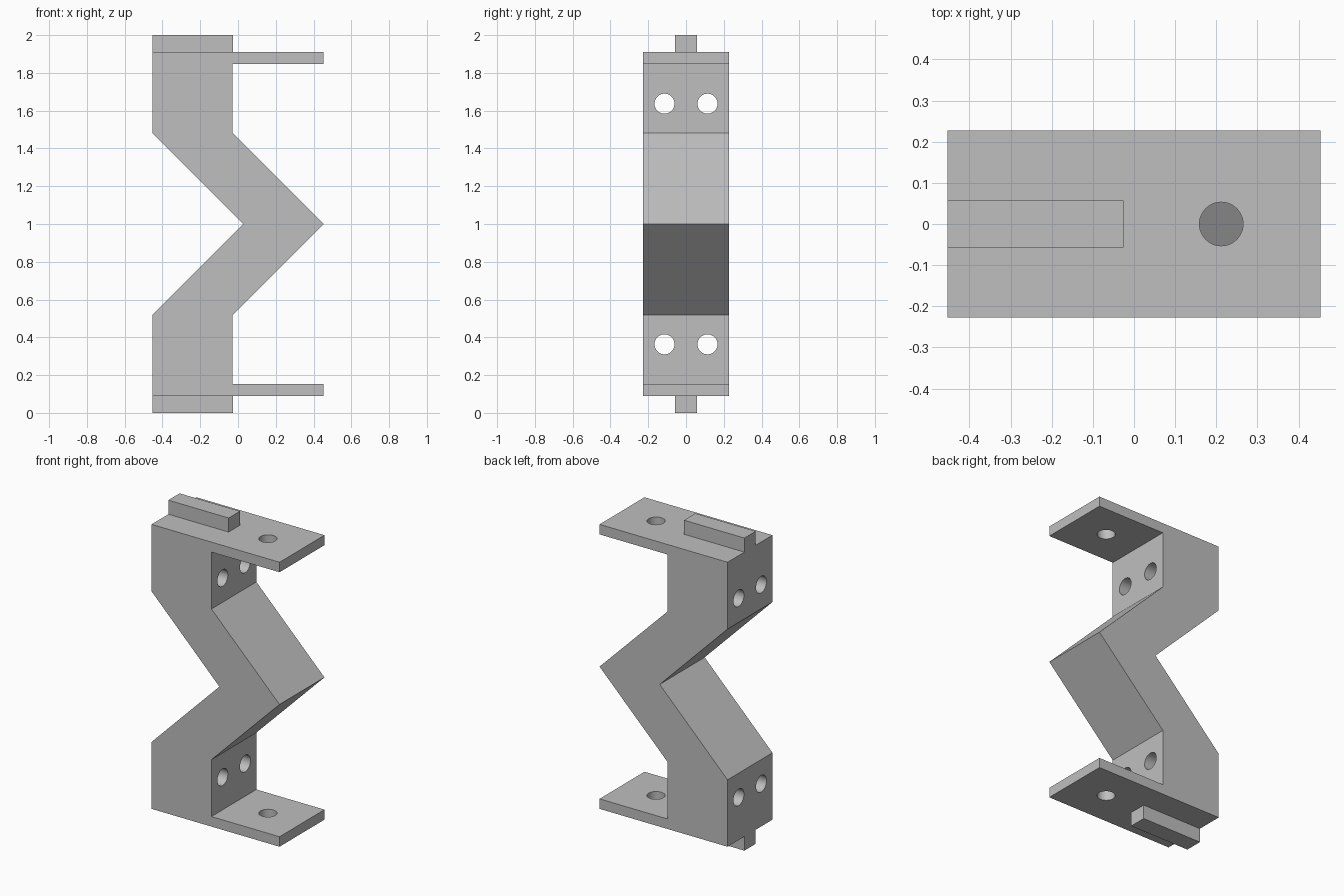
import bpy, bmesh, math
from mathutils import Matrix

if "Cube" in bpy.data.objects:
    bpy.data.objects.remove(bpy.data.objects["Cube"], do_unlink=True)

# One plain grey for the whole bracket
grey = bpy.data.materials.new("plain grey")
grey.use_nodes = True
colour = (0.52, 0.52, 0.52, 1)
grey.diffuse_color = colour
grey.node_tree.nodes["Principled BSDF"].inputs["Base Color"].default_value = colour

BACK, INNER, TIP = -0.453, -0.029, 0.453
HALF_WIDTH = 0.227


def link(name, bm):
    bmesh.ops.recalc_face_normals(bm, faces=bm.faces)
    mesh = bpy.data.meshes.new(name)
    bm.to_mesh(mesh)
    bm.free()
    mesh.materials.append(grey)
    ob = bpy.data.objects.new(name, mesh)
    bpy.context.collection.objects.link(ob)
    return ob


def extrude_profile(name, points, half):
    """Extrude an x-z outline along y."""
    bm = bmesh.new()
    face = bm.faces.new([bm.verts.new((x, -half, z)) for x, z in points])
    new = bmesh.ops.extrude_face_region(bm, geom=[face])["geom"]
    bmesh.ops.translate(bm, vec=(0, 2 * half, 0),
                        verts=[v for v in new if isinstance(v, bmesh.types.BMVert)])
    return link(name, bm)


# Chevron body with a flange at each end: upper half outline, mirrored about z = 1
upper = [(TIP, 1), (INNER, 1.482), (INNER, 1.846), (TIP, 1.846), (TIP, 1.91),
         (BACK, 1.91), (BACK, 1.482), (0.027, 1)]
lower = [(x, 2 - z) for x, z in reversed(upper[1:-1])]
body = extrude_profile("chevron_bracket", upper + lower, HALF_WIDTH)

# Cutters: flange holes along z, paired mounting holes along x
bm = bmesh.new()
sideways = Matrix.Rotation(math.pi / 2, 4, 'Y')


def add_hole(place, turn, depth):
    bmesh.ops.create_cone(bm, cap_ends=True, segments=48, radius1=0.053, radius2=0.053,
                          depth=depth, matrix=Matrix.Translation(place) @ turn)


for side in (-1, 1):
    add_hole((0.212, 0, 1 + side * 0.878), Matrix.Identity(4), 0.2)
    for y in (-0.114, 0.114):
        add_hole(((BACK + INNER) / 2, y, 1 + side * 0.637), sideways, 0.6)
cutter = link("hole_cutter", bm)
cutter.hide_render = True
cutter.hide_set(True)

# Cut the holes, then smooth only their walls
cut = body.modifiers.new("holes", 'BOOLEAN')
cut.operation = 'DIFFERENCE'
cut.solver = 'EXACT'
cut.object = cutter
bpy.ops.object.select_all(action='DESELECT')
body.select_set(True)
bpy.context.view_layer.objects.active = body
bpy.ops.object.modifier_apply(modifier=cut.name)
bpy.data.objects.remove(cutter, do_unlink=True)
bpy.ops.object.shade_smooth_by_angle(angle=math.radians(30))

# Locating tongues on the top and bottom ends
for name, low, high in (("top_tongue", 1.91, 2), ("bottom_tongue", 0, 0.09)):
    extrude_profile(name, [(BACK, low), (INNER + 0.003, low),
                           (INNER + 0.003, high), (BACK, high)], 0.057)
